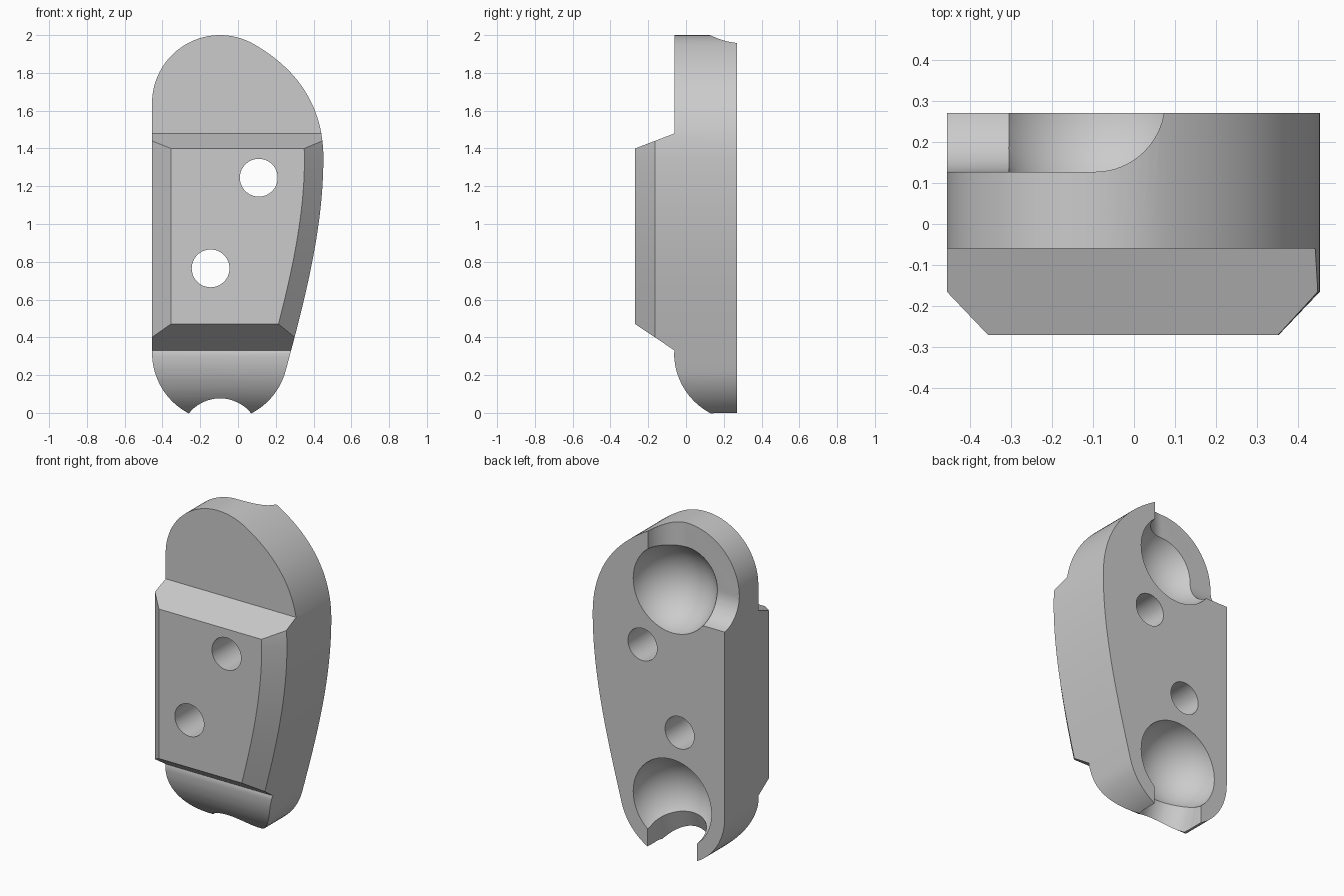
import bpy
import bmesh
from math import sin, cos, radians
from mathutils import Vector
from mathutils.geometry import interpolate_bezier

if "Cube" in bpy.data.objects:
    bpy.data.objects.remove(bpy.data.objects["Cube"], do_unlink=True)

R = 0.36                                  # outer rounding
ROD = 0.17                                # channel radius
LOW = Vector((-0.095, 0.297, 0.317))      # lower socket centre
HIGH = Vector((-0.095, 0.297, 1.64))      # upper socket centre
BACK, FRONT = 0.27, -0.27


def arc(cx, cy, r, start, end, steps):
    angles = [radians(start + (end - start) * i / steps) for i in range(steps + 1)]
    return [Vector((cx + r * cos(a), cy + r * sin(a))) for a in angles]


def loft(name, rings):
    """Solid through matching rings, closed with a cap at both ends."""
    bm = bmesh.new()
    loops = [[bm.verts.new(p) for p in ring] for ring in rings]
    n = len(loops[0])
    for a, b in zip(loops, loops[1:]):
        for i in range(n):
            j = (i + 1) % n
            bm.faces.new((a[i], a[j], b[j], b[i]))
    bm.faces.new(loops[0])
    bm.faces.new(loops[-1])
    bmesh.ops.recalc_face_normals(bm, faces=bm.faces)
    mesh = bpy.data.meshes.new(name)
    bm.to_mesh(mesh)
    bm.free()
    obj = bpy.data.objects.new(name, mesh)
    bpy.context.collection.objects.link(obj)
    return obj


def rod(start, direction, radius, length):
    direction = Vector(direction).normalized()
    bpy.ops.mesh.primitive_cylinder_add(vertices=64, radius=radius, depth=length,
                                        location=start + direction * length / 2)
    obj = bpy.context.object
    obj.rotation_mode = 'QUATERNION'
    obj.rotation_quaternion = direction.to_track_quat('Z', 'Y')
    return obj


def boolean(target, cutter, operation='DIFFERENCE'):
    cutter.hide_render = True
    bpy.context.view_layer.update()
    mod = target.modifiers.new("cut", 'BOOLEAN')
    mod.operation = operation
    mod.solver = 'EXACT'
    mod.object = cutter
    bpy.ops.object.select_all(action='DESELECT')
    bpy.context.view_layer.objects.active = target
    target.select_set(True)
    bpy.ops.object.modifier_apply(modifier=mod.name)
    bpy.data.objects.remove(cutter, do_unlink=True)


# Front outline: two round ends joined by a straight left and a bulging right side
outline = arc(LOW.x, LOW.z, R, 180, 345, 36)
widest = Vector((0.452, 1.35))
flank = interpolate_bezier(outline[-1], outline[-1] + Vector((0.1, 0.373)),
                           Vector((0.452, 0.97)), widest, 25)
crown = arc(HIGH.x, HIGH.z, R, 60, 180, 30)
shoulder = interpolate_bezier(widest, Vector((0.452, 1.62)),
                              crown[0] + Vector((0.234, -0.135)), crown[0], 25)
outline += [p.to_2d() for p in flank[1:]] + [p.to_2d() for p in shoulder[1:]] + crown[1:]

# Same outline pulled inwards for the bevelled front rim
inner = []
for i, p in enumerate(outline):
    along = (outline[(i + 1) % len(outline)] - outline[i - 1]).normalized()
    inner.append(p + Vector((-along.y, along.x)) * 0.1)

body = loft("link_body", [[(p.x, y, p.y) for p in ring] for ring, y in
                          ((outline, BACK), (outline, -0.165), (inner, FRONT))])

# Side profile: raised front pad with sloping ends and a rounded toe
side = [(0.4, 2.1), (-0.06, 2.1), (-0.06, 1.48), (-0.29, 1.392), (-0.29, 0.484), (-0.06, 0.33)]
side += [tuple(p) for p in arc(LOW.y, LOW.z, R, 180, 270, 28)] + [(0.4, LOW.z - R)]
boolean(body, loft("side_profile", [[(x, y, z) for y, z in side] for x in (-0.8, 0.8)]),
        'INTERSECT')

# Ball sockets in the back
for centre in (HIGH, LOW):
    bpy.ops.mesh.primitive_uv_sphere_add(segments=64, ring_count=32, radius=0.27,
                                         location=centre)
    boolean(body, bpy.context.object)

# Upper channel, open from the top round to the right side
for direction in ((0, 0, 1), (-1, 0, 0)):
    boolean(body, rod(HIGH, direction, ROD, 0.7))
floor = HIGH.y - ROD
boolean(body, loft("channel_sector", [
    [(x, y, z) for x, z in ((-0.8, HIGH.z), (HIGH.x, HIGH.z), (HIGH.x, 2.2), (-0.8, 2.2))]
    for y in (floor, 0.5)]))

# Lower channel, swinging from straight down towards the front
for tilt in (0, 7, 14, 20):
    a = radians(tilt)
    boolean(body, rod(LOW, (0, -sin(a), -cos(a)), ROD, 0.6))

# Screw holes
for x, z in ((0.11, 1.245), (-0.145, 0.765)):
    boolean(body, rod(Vector((x, -0.5, z)), (0, 1, 0), 0.1, 1.0))

# Colour and shading
grey = bpy.data.materials.new("plain_grey")
grey.use_nodes = True
colour = (0.6, 0.6, 0.6, 1)
grey.diffuse_color = colour
grey.node_tree.nodes["Principled BSDF"].inputs["Base Color"].default_value = colour
body.data.materials.clear()
body.data.materials.append(grey)
bpy.ops.object.select_all(action='DESELECT')
body.select_set(True)
bpy.context.view_layer.objects.active = body
bpy.ops.object.shade_smooth_by_angle(angle=radians(20))
